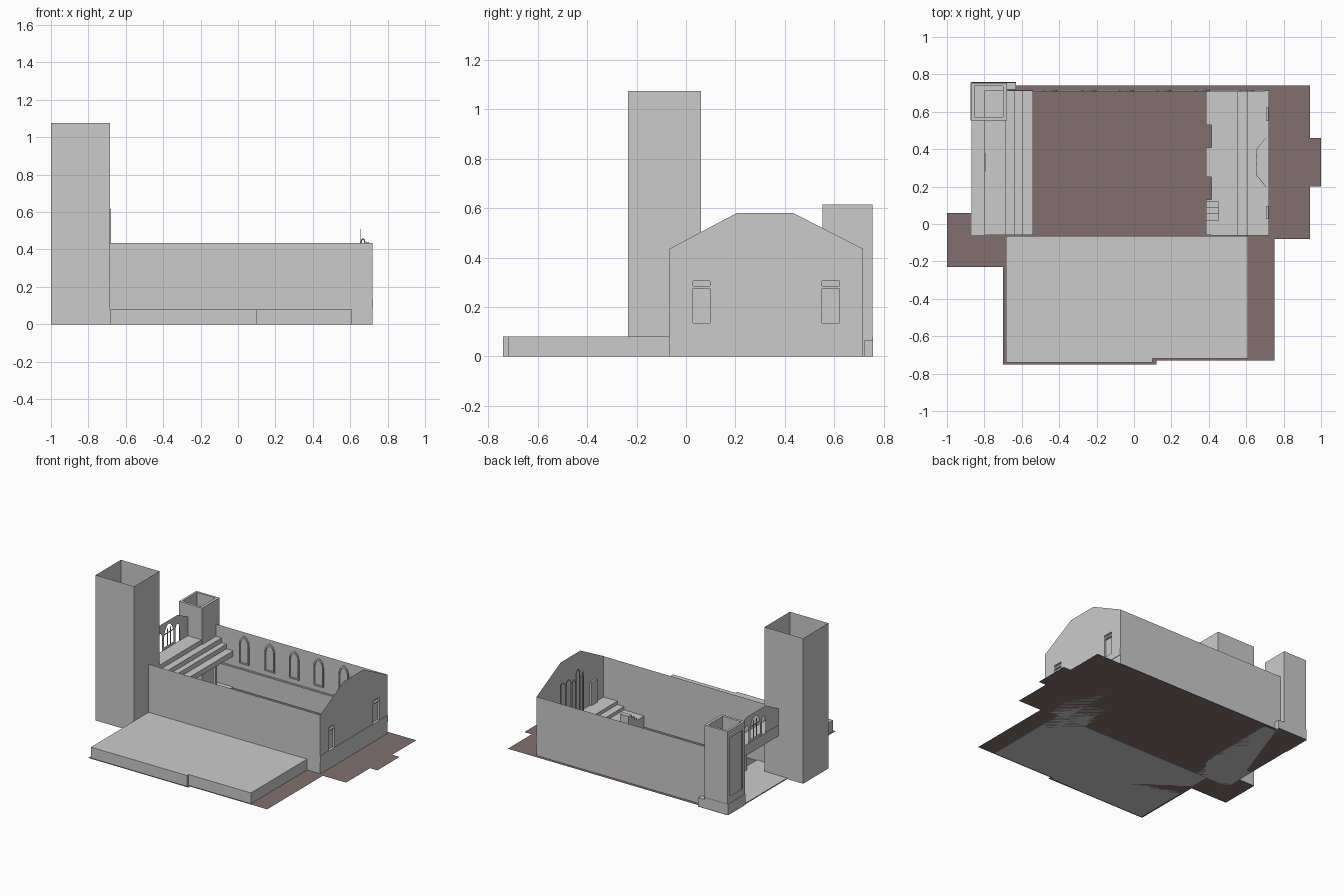
import bpy, bmesh, math
from mathutils import Vector

if "Cube" in bpy.data.objects:
    bpy.data.objects.remove(bpy.data.objects["Cube"])

brown = bpy.data.materials.new("brown_ground")
brown.diffuse_color = (0.22, 0.16, 0.16, 1)
brown.use_nodes = True
brown.node_tree.nodes["Principled BSDF"].inputs["Base Color"].default_value = brown.diffuse_color


def finish(name, bm, mat=None):
    me = bpy.data.meshes.new(name)
    bm.to_mesh(me)
    bm.free()
    ob = bpy.data.objects.new(name, me)
    bpy.context.collection.objects.link(ob)
    if mat:
        me.materials.append(mat)
    return ob


def box(name, x0, x1, y0, y1, z0, z1, skip=()):
    """Box; skip lists the open sides, e.g. '+z'."""
    bm = bmesh.new()
    bmesh.ops.create_cube(bm, size=1)
    axes = "xyz"
    gone = [f for f in bm.faces
            for s in skip if f.normal[axes.index(s[1])] * (1 if s[0] == "+" else -1) > 0.5]
    if gone:
        bmesh.ops.delete(bm, geom=gone, context="FACES_ONLY")
    for v in bm.verts:
        v.co = Vector(((x0 + x1) / 2 + v.co.x * (x1 - x0),
                       (y0 + y1) / 2 + v.co.y * (y1 - y0),
                       (z0 + z1) / 2 + v.co.z * (z1 - z0)))
    return finish(name, bm)


def panel(name, loops, place, depth=None, mat=None):
    """Flat outline with holes; place maps 2D to 3D, depth is an extrusion vector."""
    bm = bmesh.new()
    for loop in loops:
        vs = [bm.verts.new(place(*p)) for p in loop]
        for a, b in zip(vs, vs[1:] + vs[:1]):
            bm.edges.new((a, b))
    bmesh.ops.triangle_fill(bm, use_beauty=True, use_dissolve=True, edges=bm.edges[:])
    if depth:
        r = bmesh.ops.extrude_face_region(bm, geom=bm.faces[:], use_keep_orig=True)
        vs = [g for g in r["geom"] if isinstance(g, bmesh.types.BMVert)]
        bmesh.ops.translate(bm, verts=vs, vec=depth)
        bmesh.ops.recalc_face_normals(bm, faces=bm.faces[:])
    return finish(name, bm, mat)


def on_x(x):
    return lambda a, b: (x, a, b)


def on_y(y):
    return lambda a, b: (a, y, b)


def on_z(z):
    return lambda a, b: (a, b, z)


def rect(a0, a1, b0, b1):
    return [(a0, b0), (a1, b0), (a1, b1), (a0, b1)]


def arch(c, w, b0, b1, n=5):
    """Pointed arch outline, centre c, half width w, sill b0, apex b1."""
    spring = b1 - 1.6 * w
    right = [(c + w * math.cos(t * math.pi / 2 / n) ** 1.2,
              spring + (b1 - spring) * math.sin(t * math.pi / 2 / n)) for t in range(n)]
    left = [(2 * c - a, b) for a, b in reversed(right)]
    return [(c - w, b0), (c + w, b0)] + right + [(c, b1)] + left


def arch_frame(name, c, w, b0, b1, t, place, depth):
    panel(name, [arch(c, w, b0, b1), arch(c, w - t, b0 + t, b1 - 1.6 * t)], place, depth)


# Ground sheet
panel("ground", [[(-1, -.23), (-.70, -.23), (-.70, -.75), (.12, -.75), (.12, -.73),
                  (.75, -.73), (.75, -.08), (.94, -.08), (.94, .20), (1, .20), (1, .46),
                  (.94, .46), (.94, .74), (-.63, .74), (-.63, .76), (-.87, .76),
                  (-.87, .06), (-1, .06)]], on_z(0), mat=brown)

# Low terrace in front of the nave
panel("terrace", [[(-.685, -.74), (.10, -.74), (.10, -.72), (.61, -.72), (.61, -.065),
                   (-.685, -.065)]], on_z(0), (0, 0, .08))

# Tall open tower
box("tall_tower", -1, -.685, -.235, .06, 0, 1.075, ("+z", "-z"))

# Small tower: outer shell with opening, inner shell, rim, base
box("small_tower_shell", -.87, -.68, .553, .755, 0, .615, ("+z", "-z", "-x"))
panel("small_tower_west_face", [rect(.553, .755, 0, .615), rect(.58, .73, .13, .56)], on_x(-.87))
box("small_tower_inside", -.853, -.70, .572, .738, .02, .615, ("+z",))
panel("small_tower_rim", [rect(-.87, -.68, .553, .755), rect(-.853, -.70, .572, .738)], on_z(.615))
box("small_tower_base", -.875, -.68, .553, .757, 0, .08)
box("side_step", -.68, -.63, .72, .757, 0, .065)

# Nave long walls
panel("front_wall", [rect(-.685, .72, 0, .435)], on_y(-.065))
panel("back_wall", [rect(-.68, .72, 0, .435)], on_y(.717))

# East gable with two recessed doors and plinth
gable = [(-.068, 0), (.717, 0), (.717, .435), (.435, .58), (.205, .58), (-.068, .435)]
doors = [(.028, .097), (.55, .622)]
panel("east_gable", [gable] + [rect(a, b, .135, .305) for a, b in doors], on_x(.72))
for a, b in doors:
    box("door_recess", .705, .72, a, b, .135, .305, ("+x",))
    box("door_lintel", .705, .72, a, b, .275, .285)
panel("plinth", [rect(-.068, .717, .085, .135)], on_x(.72), (.003, 0, 0))

# West gable with a large window and two lancets
low = .30
west = [(.06, low), (.60, low), (.60, .495), (.435, .58), (.205, .58), (.06, .502)]
panel("west_gable", [west, arch(.33, .055, .40, .555), arch(.23, .022, .38, .515),
                     arch(.43, .022, .38, .515)], on_x(-.797))
for y in (.312, .348):
    box("window_mullion", -.799, -.795, y - .003, y + .003, .40, .525)
box("window_transom", -.799, -.795, .28, .38, .49, .496)

# West porch floor and stepped gallery
box("porch_floor", -.87, -.54, -.06, .715, 0, .008)
tiers = [(-.80, .38), (-.685, .38), (-.635, .345), (-.595, .31), (-.54, .275)]
prof = [(-.80, .30), (-.80, .38)]
for (xa, za), (xb, zb) in zip(tiers[1:], tiers[2:] + [(-.54, .25)]):
    prof += [(xa, za), (xa, zb)]
prof += [(-.54, .235), (-.66, .27)]
panel("stepped_gallery", [prof], on_y(-.06), (0, .775, 0))
for y in (.12, .54):
    box("gallery_post", -.575, -.555, y - .01, y + .01, 0, .25)

# Pointed window frames and string course inside the back wall
for x in (-.45, -.24, -.04, .16, .365, .605):
    arch_frame("window_frame", x, .04, .20, .405, .009, on_y(.717), (0, -.008, 0))
box("string_course", -.67, .70, .709, .717, .155, .165)

# Sanctuary steps
for x, z in ((.415, .085), (.55, .11), (.605, .135)):
    box("sanctuary_step", x, .718, -.062, .715, 0, z)
for a, b in ((-.06, .13), (.25, .41), (.53, .715)):
    box("sanctuary_edge", .385, .415, a, b, 0, .085)
for i in range(3):
    box("pulpit_stair", .385, .455, .02 + .033 * i, .12, .04, .10 + .025 * i)

# Gothic altar screen: centre panels and angled wings
for y, h in ((.283, .45), (.33, .51), (.377, .45)):
    arch_frame("screen_centre", y, .023, .135, h, .005, on_x(.652), (.004, 0, 0))
for s in (-1, 1):
    for k in range(2):
        y0, y1 = .07 + .03 * k, .10 + .03 * k
        slope = lambda a, b, s=s: (.655 + .8 * (a - .07), .33 + s * a, b)
        arch_frame("screen_wing", (y0 + y1) / 2, .014, .135, .46 - .02 * k, .004, slope, (.003, 0, 0))
